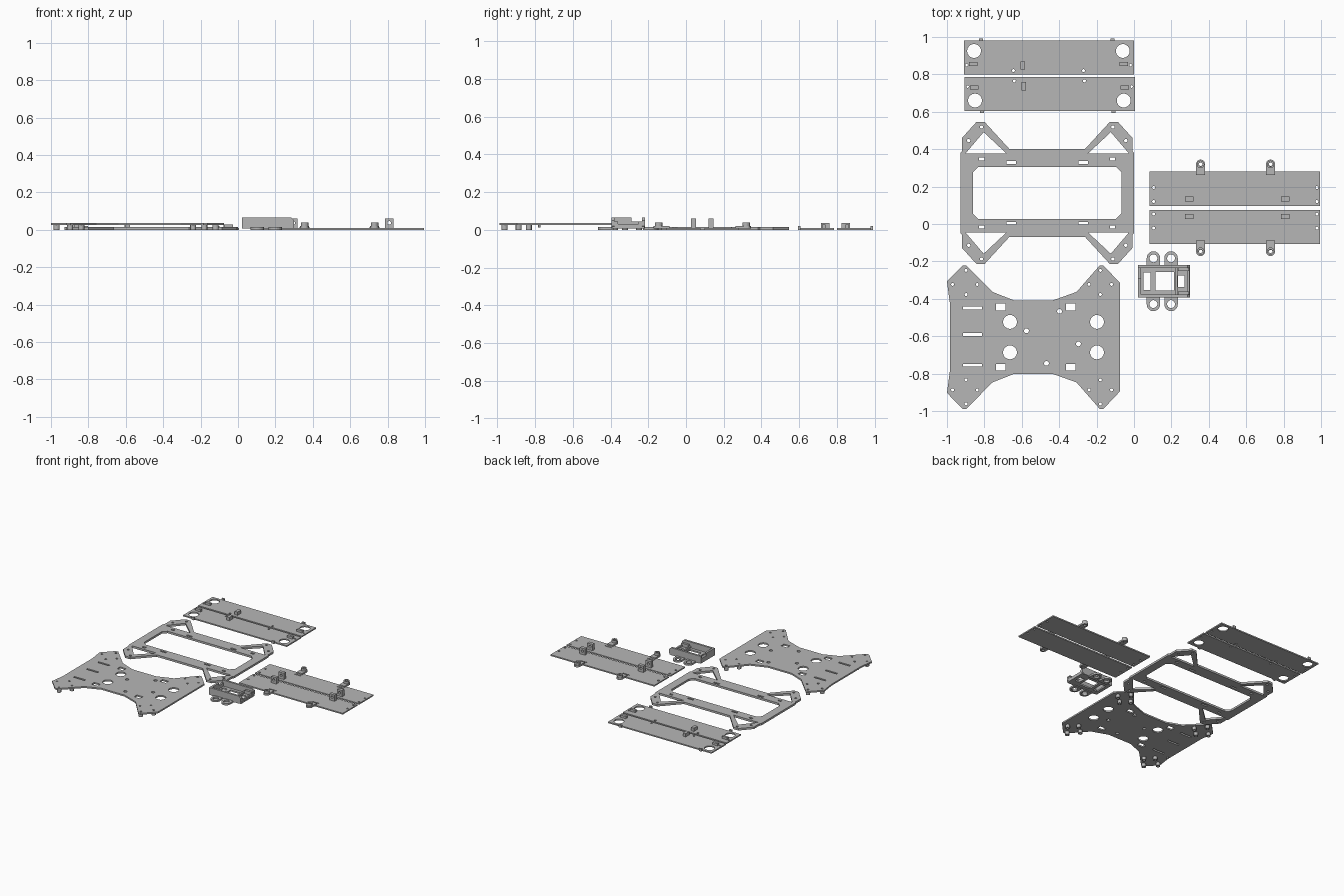
import bpy, bmesh
from math import cos, sin, pi

default = bpy.data.objects.get("Cube")
if default:
    bpy.data.objects.remove(default)

grey = bpy.data.materials.new("plain_grey")
grey.use_nodes = True
tone = (.47, .47, .47, 1)
grey.diffuse_color = tone
grey.node_tree.nodes["Principled BSDF"].inputs["Base Color"].default_value = tone


def circle(x, y, radius, sides=20):
    return [(x + radius * cos(2 * pi * i / sides), y + radius * sin(2 * pi * i / sides))
            for i in range(sides)]


def rect(left, right, bottom, top):
    return [(left, bottom), (right, bottom), (right, top), (left, top)]


def slot(x, y, width, height):
    return rect(x - width / 2, x + width / 2, y - height / 2, y + height / 2)


def chamfered(left, right, bottom, top, cut):
    return [(left + cut, bottom), (right - cut, bottom), (right, bottom + cut),
            (right, top - cut), (right - cut, top), (left + cut, top),
            (left, top - cut), (left, bottom + cut)]


def tongue(x, start, end, radius):
    """Strip with a round end at the far side."""
    arc = [(x + radius * cos(pi * i / 10), end + radius * sin(pi * i / 10)) for i in range(11)]
    return arc + [(x - radius, start), (x + radius, start)]


def mirrored(points, sx, sy):
    return [(sx * x, sy * y) for x, y in points]


def slab(name, outline, holes, low, high, origin=(0, 0), flip=1, upright=False):
    """Extrude an outline with holes; upright slabs run along y."""
    curve = bpy.data.curves.new(name, "CURVE")
    curve.dimensions = "2D"
    curve.fill_mode = "BOTH"
    curve.extrude = (high - low) / 2
    for loop in [outline] + holes:
        spline = curve.splines.new("POLY")
        spline.points.add(len(loop) - 1)
        for point, (x, y) in zip(spline.points, loop):
            point.co = (x, y, 0, 1)
        spline.use_cyclic_u = True
    helper = bpy.data.objects.new(name + "_helper", curve)
    bpy.context.collection.objects.link(helper)
    graph = bpy.context.evaluated_depsgraph_get()
    mesh = bpy.data.meshes.new_from_object(helper.evaluated_get(graph))
    bpy.data.objects.remove(helper)

    bm = bmesh.new()
    bm.from_mesh(mesh)
    for vert in bm.verts:
        x, y, z = vert.co
        z += (low + high) / 2
        if upright:
            y, z = z, y
        vert.co = (origin[0] + x, origin[1] + flip * y, z)
    bmesh.ops.remove_doubles(bm, verts=bm.verts, dist=.00001)
    bmesh.ops.recalc_face_normals(bm, faces=bm.faces)
    bm.to_mesh(mesh)
    bm.free()
    mesh.materials.clear()
    mesh.materials.append(grey)
    for face in mesh.polygons:
        face.material_index = 0
        face.use_smooth = False
    mesh.name = name
    part = bpy.data.objects.new(name, mesh)
    bpy.context.collection.objects.link(part)
    return part


# Pair of back panels with large corner holes
for side, flip, shift in (("rear", 1, 0), ("front", -1, .005)):
    place = dict(origin=(shift, .7925), flip=flip)
    holes = [circle(x, .1325, .037, 32) for x in (-.855, -.06)]
    holes += [circle(x, .0575, .007) for x in (-.895, -.018)]
    holes += [circle(x, .0275, .008) for x in (-.645, -.27)]
    slab(side + "_back_panel", rect(-.91, 0, .0075, .1875), holes, 0, .01, **place)
    for x in (-.86, -.054):
        slab(side + "_end_block", slot(x, .0625, .045, .02), [], .008, .028, **place)
    slab(side + "_middle_block", slot(-.594, .055, .025, .045), [], .008, .036, **place)
    for x in (-.818, -.115):
        slab(side + "_edge_tab", slot(x, .193, .022, .014), [], 0, .02, **place)

# Pair of side panels with clips and screw tabs
for side, flip in (("rear", 1), ("front", -1)):
    place = dict(origin=(0, .0865), flip=flip)
    holes = [circle(x, y, .008) for x in (.105, .978) for y in (.1085, .0335)]
    slab(side + "_side_panel", rect(.083, .995, .0105, .1935), holes, 0, .01, **place)
    for x in (.295, .808):
        slab(side + "_clip", slot(x, .034, .046, .052), [circle(x, .037, .01)],
             .034, .06, upright=True, **place)
    for x in (.356, .73):
        slab(side + "_tab", tongue(x, .175, .234, .024), [circle(x, .234, .01)],
             .006, .02, **place)
        slab(side + "_tab_boss", circle(x, .232, .02), [circle(x, .232, .01)],
             .018, .039, **place)
        slab(side + "_tab_rib", slot(x, .155, .055, .006), [], .008, .014, **place)

# Window frame: one corner, mirrored four ways
corner = [(-.464, .215), (-.455, .225), (-.455, .295), (-.378, .38),
          (-.335, .38), (-.202, .235)]
outline = (corner + mirrored(corner, -1, 1)[::-1]
           + mirrored(corner, -1, -1) + mirrored(corner, 1, -1)[::-1])
corner_holes = [[(-.437, .211), (-.34, .325), (-.218, .211)],
                circle(-.42, .28, .009), circle(-.351, .353, .009),
                slot(-.35, .181, .027, .016), slot(-.193, .163, .05, .014)]
holes = [mirrored(h, sx, sy) for h in corner_holes for sx in (1, -1) for sy in (1, -1)]
holes.append(chamfered(-.398, .398, -.139, .139, .03))
slab("window_frame", outline, holes, 0, .016, origin=(-.464, .166))

# Base plate with wings, symmetric front to back
edge = [(-.985, .186), (-1, .298), (-.917, .383), (-.896, .383), (-.757, .242),
        (-.64, .196), (-.436, .196), (-.307, .242), (-.184, .383), (-.163, .383),
        (-.075, .29)]
outline = edge + mirrored(edge, 1, -1)[::-1]
screws = [(x + dx, y) for x in (-.898, -.18)
          for dx, y in ((0, .357), (0, .228), (-.06, .282), (.06, .282))]
screws = [(x - .012 if x < -.95 else x, y * s) for x, y in screws for s in (1, -1)]
holes = [circle(x, y, .008) for x, y in screws]
for s in (1, -1):
    holes += [circle(x, s * .0815, .037, 32) for x in (-.663, -.198)]
    holes += [slot(x, s * .161, .052, .036) for x in (-.712, -.338)]
holes += [slot(-.864, y, .1, .015) for y in (.156, .014, -.15)]
holes += [circle(x, y, .013) for x, y in
          ((-.398, .138), (-.575, .034), (-.297, -.036), (-.468, -.14))]
base = (0, -.605)
slab("base_plate", outline, holes, .025, .037, origin=base)
for x, y in screws:
    slab("standoff", circle(x, y, .016), [circle(x, y, .008)], 0, .026, origin=base)
slab("locating_pin", circle(-.965, -.172, .007), [], .012, .026, origin=base)

# Camera tray: floor with openings, walls and mounting ears
tray = dict(origin=(0, -.306))
slab("tray_floor", rect(.03, .3, -.085, .085),
     [slot(.07, 0, .038, .095), slot(.164, 0, .098, .098), slot(.252, 0, .036, .06)],
     .006, .018, **tray)
wall = [(.04, .006), (.285, .006), (.3, .02), (.3, .05), (.285, .065), (.022, .065), (.022, .024)]
for flip in (1, -1):
    slab("tray_side_wall", wall, [], .072, .088, flip=flip, upright=True, **tray)
    slab("tray_end_cheek", rect(.235, .295, .055, .074), [], .016, .045, flip=flip, **tray)
    for x in (.104, .198):
        slab("mounting_ear", mirrored(tongue(x, .078, .124, .036), 1, 1),
             [circle(x, .122, .021)], 0, .014, flip=flip, **tray)
slab("tray_back_wall", rect(.022, .038, -.088, .088), [], .008, .045, **tray)
slab("tray_back_wall_top", rect(.022, .038, -.088, .016), [], .044, .065, **tray)
slab("tray_cross_rail", rect(.22, .232, -.075, .075), [], .016, .032, **tray)
slab("tray_end_lip", rect(.285, .298, -.075, .075), [], .016, .032, **tray)
